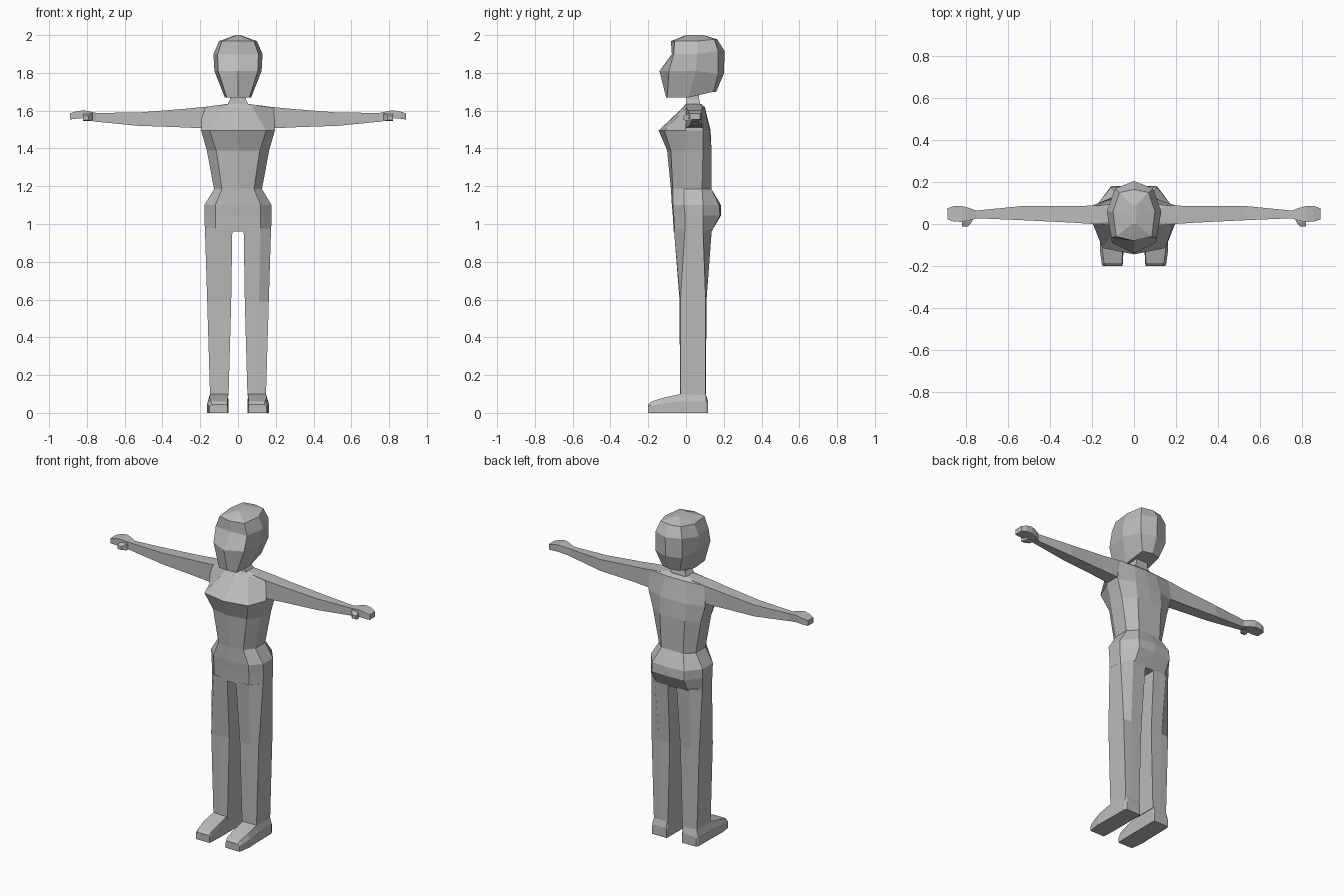
import bpy, bmesh

cube = bpy.data.objects.get("Cube")
if cube:
    bpy.data.objects.remove(cube, do_unlink=True)

GREY = (0.5, 0.5, 0.5, 1.0)
mat = bpy.data.materials.new("plain grey")
mat.use_nodes = True
mat.diffuse_color = GREY
bsdf = next(n for n in mat.node_tree.nodes if n.type == 'BSDF_PRINCIPLED')
bsdf.inputs["Base Color"].default_value = GREY
bsdf.inputs["Roughness"].default_value = 0.8


def loft(name, rings, mirror=False):
    """Skin a closed, flat-shaded shape over a row of equal-length rings."""
    bm = bmesh.new()
    rows = [[bm.verts.new((-p[0] if mirror else p[0], p[1], p[2])) for p in r] for r in rings]
    n = len(rows[0])
    for a, b in zip(rows, rows[1:]):
        for i in range(n):
            j = (i + 1) % n
            bm.faces.new((a[i], a[j], b[j], b[i]))
    bm.faces.new(rows[0])
    bm.faces.new(rows[-1])
    bmesh.ops.recalc_face_normals(bm, faces=bm.faces)
    me = bpy.data.meshes.new(name)
    bm.to_mesh(me)
    bm.free()
    me.materials.append(mat)
    ob = bpy.data.objects.new(name, me)
    bpy.context.collection.objects.link(ob)
    return ob


def pair(name, rings):
    """The model's left is +x, its right is the mirror copy."""
    loft("left_" + name, rings)
    loft("right_" + name, rings, mirror=True)


def symmetric(half):
    """Complete a half outline that runs from front centre to back centre."""
    return half + [(-x, y, z) for x, y, z in reversed(half[1:-1])]


# Torso: height, front, (front corner), (side width, front y, back y), (back corner), back
TORSO = [
    (0.96, -0.065, 0.12, -0.06, 0.175, -0.005, 0.09, 0.11, 0.135, 0.135),
    (1.045, -0.07, 0.12, -0.065, 0.178, -0.005, 0.09, 0.11, 0.18, 0.185),
    (1.10, -0.075, 0.12, -0.07, 0.178, -0.01, 0.09, 0.11, 0.175, 0.185),
    (1.185, -0.08, 0.085, -0.07, 0.127, -0.01, 0.085, 0.075, 0.135, 0.135),
    (1.39, -0.10, 0.115, -0.08, 0.165, -0.01, 0.09, 0.085, 0.135, 0.135),
    (1.495, -0.145, 0.15, -0.115, 0.195, -0.003, 0.09, 0.09, 0.125, 0.13),
    (1.618, -0.015, 0.075, -0.01, 0.19, 0.003, 0.085, 0.075, 0.098, 0.10),
    (1.635, -0.002, 0.05, 0.0, 0.06, 0.015, 0.07, 0.045, 0.08, 0.08),
]
loft("torso", [symmetric([(0, f, z), (a, fa, z), (w, s0, z), (w, s1, z), (b, yb, z), (0, k, z)])
               for z, f, a, fa, w, s0, s1, b, yb, k in TORSO])


def flat_ring(x0, x1, y0, y1, z):
    return [(x0, y0, z), (x1, y0, z), (x1, y1, z), (x0, y1, z)]


# Neck
loft("neck", [flat_ring(-0.06, 0.06, 0.0, 0.078, 1.625),
              flat_ring(-0.042, 0.042, 0.002, 0.07, 1.66),
              flat_ring(-0.04, 0.04, 0.0, 0.07, 1.72)])

# Head: height, front, (face corner), (side), (back corner), back, lift of the back
HEAD = [
    (1.67, -0.105, 0.06, -0.10, 0.07, 0.015, 0.06, 0.145, 0.16, 0.03),
    (1.81, -0.14, 0.105, -0.09, 0.125, 0.05, 0.09, 0.17, 0.20, -0.015),
    (1.90, -0.075, 0.108, -0.065, 0.13, 0.06, 0.09, 0.17, 0.205, 0.015),
    (1.968, -0.08, 0.085, -0.06, 0.10, 0.06, 0.07, 0.15, 0.165, 0.01),
    (2.0, 0.0, 0.008, 0.002, 0.012, 0.045, 0.008, 0.088, 0.09, 0.0),
]
loft("head", [symmetric([(0, f, z), (a, fa, z), (w, s, z), (b, yb, z + d), (0, k, z + d)])
              for z, f, a, fa, w, s, b, yb, k, d in HEAD])


def x_ring(x, y0, y1, z0, z1):
    return [(x, y0, z0), (x, y1, z0), (x, y1, z1), (x, y0, z1)]


# Arms
pair("arm", [x_ring(*r) for r in (
    (0.10, 0.004, 0.083, 1.53, 1.628),
    (0.195, 0.0, 0.088, 1.507, 1.618),
    (0.30, 0.007, 0.085, 1.512, 1.608),
    (0.53, 0.018, 0.086, 1.52, 1.59),
    (0.765, 0.028, 0.063, 1.543, 1.588))])

# Hands
pair("hand", [x_ring(*r) for r in (
    (0.75, 0.028, 0.063, 1.545, 1.588),
    (0.79, 0.015, 0.078, 1.553, 1.597),
    (0.82, 0.01, 0.085, 1.56, 1.602),
    (0.86, 0.012, 0.085, 1.557, 1.595),
    (0.89, 0.022, 0.075, 1.553, 1.585))])


def y_ring(y, x0, x1, z0, z1):
    return [(x0, y, z0), (x1, y, z0), (x1, y, z1), (x0, y, z1)]


# Thumbs
pair("thumb", [y_ring(0.035, 0.765, 0.81, 1.548, 1.588),
               y_ring(0.008, 0.775, 0.82, 1.545, 1.582),
               y_ring(-0.012, 0.792, 0.82, 1.55, 1.572)])

# Legs: height, inner x, ridge x, outer x, front, outer front, outer back, back
LEG = [
    (0.975, 0.03, 0.12, 0.175, -0.064, -0.005, 0.09, 0.137),
    (0.59, 0.036, 0.11, 0.163, -0.034, -0.03, 0.104, 0.108),
    (0.09, 0.05, 0.10, 0.148, -0.032, -0.03, 0.104, 0.106),
]
pair("leg", [[(i, f, z), (m, f, z), (o, of, z), (o, ob, z), (m, b, z), (i, b, z)]
             for z, i, m, o, f, of, ob, b in LEG])


# Feet: y, inner x, outer x, shoulder height, top height
FOOT = [
    (-0.20, 0.055, 0.15, 0.033, 0.045),
    (-0.185, 0.053, 0.155, 0.04, 0.06),
    (-0.12, 0.05, 0.163, 0.05, 0.08),
    (-0.03, 0.05, 0.16, 0.06, 0.10),
    (0.105, 0.05, 0.158, 0.06, 0.10),
    (0.117, 0.053, 0.15, 0.05, 0.06),
]
pair("foot", [[(i, y, 0), (o, y, 0), (o, y, s), (o - 0.012, y, t), (i + 0.004, y, t), (i, y, s)]
              for y, i, o, s, t in FOOT])
